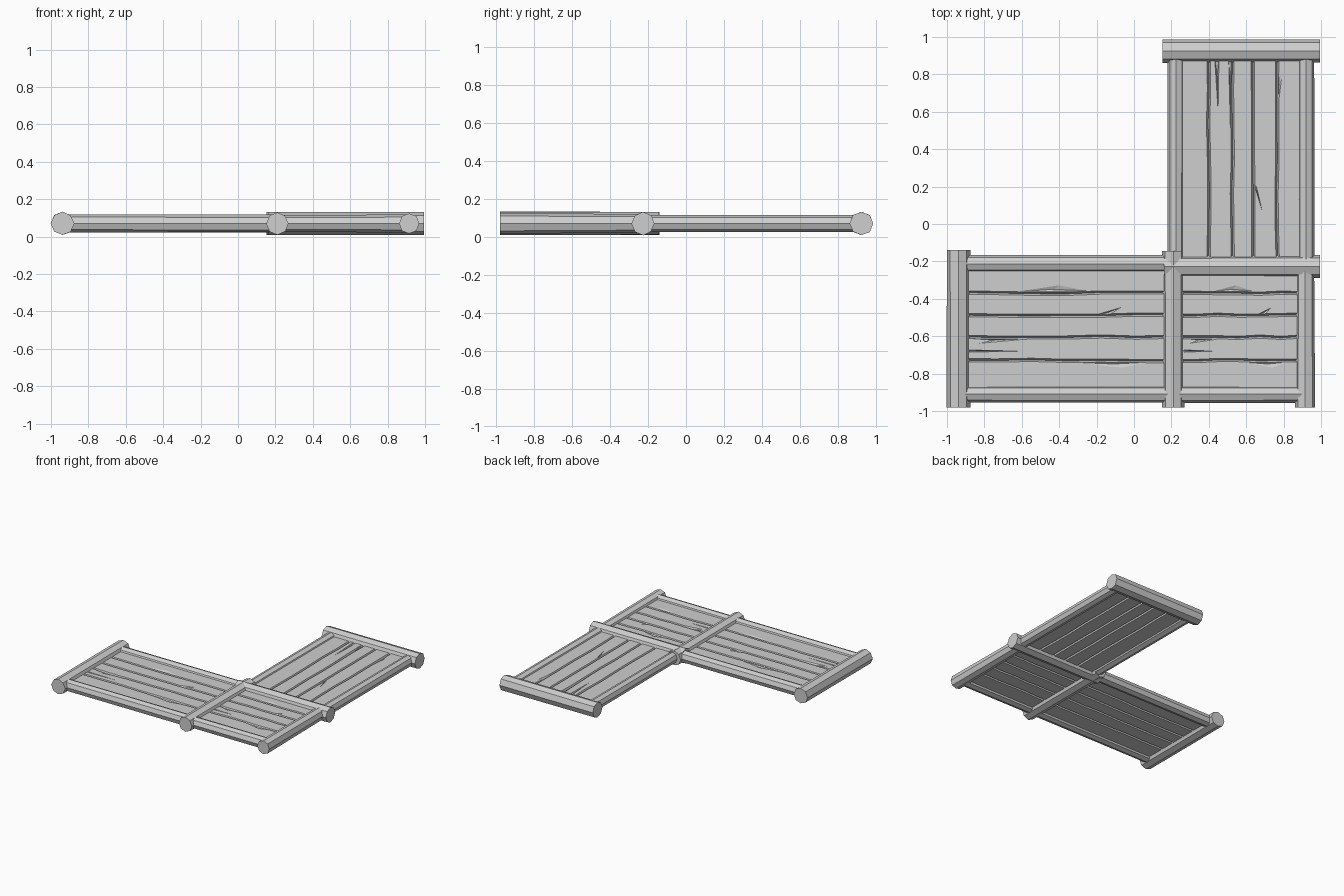
import bpy, bmesh, random
from mathutils import Matrix, Vector

random.seed(4)
cube = bpy.data.objects.get("Cube")
if cube:
    bpy.data.objects.remove(cube, do_unlink=True)

wood = bpy.data.materials.new("grey_wood")
wood.use_nodes = True
GREY = (0.62, 0.62, 0.62, 1)
wood.diffuse_color = GREY
wood.node_tree.nodes["Principled BSDF"].inputs["Base Color"].default_value = GREY

MID = 0.07      # height of the log axes
TOP = 0.092     # walking surface
BOTTOM = 0.05   # underside of the planks


def add_object(name, bm):
    bmesh.ops.recalc_face_normals(bm, faces=bm.faces)
    mesh = bpy.data.meshes.new(name)
    bm.to_mesh(mesh)
    bm.free()
    mesh.materials.append(wood)
    obj = bpy.data.objects.new(name, mesh)
    bpy.context.collection.objects.link(obj)
    return obj


def log(name, axis, across, start, end, r1, r2):
    """Eight-sided log, slightly uneven, lying along x or y."""
    bm = bmesh.new()
    bmesh.ops.create_cone(bm, cap_ends=True, segments=8, radius1=r1, radius2=r2,
                          depth=end - start)
    for v in bm.verts:
        v.co.x *= random.uniform(0.96, 1.02)
        v.co.y *= random.uniform(0.96, 1.02)
    half = 1.5707963
    middle = (start + end) / 2
    if axis == "x":
        m = Matrix.Translation((middle, across, MID)) @ Matrix.Rotation(half, 4, "Y")
    else:
        m = Matrix.Translation((across, middle, MID)) @ Matrix.Rotation(-half, 4, "X")
    bm.transform(m)
    return add_object(name, bm)


def place(axis, along, across, z):
    return Vector((along, across, z) if axis == "x" else (across, along, z))


def panel(name, axis, start, end, lines):
    """Row of planks with wavy shared edges and bevelled grooves between."""
    steps = 6
    wavy = [[c + random.uniform(-0.004, 0.004) for _ in range(steps + 1)] for c in lines]
    planks = []
    for n in range(len(lines) - 1):
        bm = bmesh.new()
        rings = []
        for i in range(steps + 1):
            along = start + (end - start) * i / steps
            a, b = wavy[n][i], wavy[n + 1][i]
            inset = 0.009 if b > a else -0.009
            section = [(a + inset, TOP), (a, MID), (a + inset, BOTTOM),
                       (b - inset, BOTTOM), (b, MID), (b - inset, TOP)]
            rings.append([bm.verts.new(place(axis, along, c, z)) for c, z in section])
        for r, s in zip(rings, rings[1:]):
            for k in range(6):
                j = (k + 1) % 6
                bm.faces.new((r[k], r[j], s[j], s[k]))
        bm.faces.new(rings[0])
        bm.faces.new(rings[-1])
        planks.append(add_object(f"{name}_plank_{n + 1}", bm))
    return planks


def carve(plank, corners, depth):
    """Cut a pointed split or shallow chip into the top of a plank."""
    bm = bmesh.new()
    upper = [bm.verts.new((x, y, TOP + 0.001)) for x, y in corners]
    centre = sum((v.co for v in upper), Vector()) / 3
    tip = bm.verts.new((centre.x, centre.y, TOP - depth))
    bm.faces.new(upper)
    for k in range(3):
        bm.faces.new((upper[k], upper[(k + 1) % 3], tip))
    cutter = add_object("split_cutter", bm)
    cutter.hide_render = True
    mod = plank.modifiers.new("split", "BOOLEAN")
    mod.operation = "DIFFERENCE"
    mod.solver = "EXACT"
    mod.object = cutter
    bpy.context.view_layer.objects.active = plank
    bpy.ops.object.modifier_apply(modifier=mod.name)
    bpy.data.objects.remove(cutter, do_unlink=True)


# Thick logs with exposed ends
log("left_end_log", "y", -0.938, -0.98, -0.14, 0.063, 0.063)
log("middle_cross_log", "y", 0.21, -0.98, -0.145, 0.06, 0.06)
log("right_cross_log", "y", 0.915, -0.98, -0.22, 0.055, 0.05)
log("back_end_log", "x", 0.925, 0.152, 0.995, 0.063, 0.063)
log("corner_cross_log", "x", -0.226, 0.16, 0.995, 0.06, 0.061)

# Thinner side rails running between them
log("front_rail_left", "x", -0.91, -0.92, 0.2, 0.047, 0.047)
log("front_rail_right", "x", -0.91, 0.2, 0.9, 0.047, 0.047)
log("rear_rail", "x", -0.213, -0.92, 0.2, 0.048, 0.048)
log("back_rail_inner", "y", 0.224, -0.2, 0.91, 0.045, 0.045)
log("back_rail_outer", "y", 0.92, -0.22, 0.91, 0.045, 0.045)

# Three plank decks forming the corner
rows = [-0.23, -0.37, -0.488, -0.605, -0.73, -0.9]
left = panel("left_deck", "x", -0.92, 0.2, rows)
corner = panel("corner_deck", "x", 0.22, 0.9, rows)
back = panel("back_deck", "y", -0.21, 0.91, [0.24, 0.4, 0.525, 0.635, 0.765, 0.91])

# Splits and chips in the left and corner decks, scaled to each length
for planks, x0, length in ((left, -0.88, 1.03), (corner, 0.27, 0.59)):
    def at(t, y):
        return x0 + t * length, y
    carve(planks[0], [at(0.22, -0.364), at(0.47, -0.325), at(0.63, -0.358)], 0.008)
    carve(planks[1], [at(0.64, -0.49), at(0.79, -0.445), at(0.72, -0.49)], 0.014)
    carve(planks[3], [at(-0.05, -0.672), at(-0.05, -0.686), at(0.28, -0.68)], 0.02)
    carve(planks[3], [at(0.0, -0.612), at(0.35, -0.612), at(0.04, -0.64)], 0.008)
    carve(planks[4], [at(0.5, -0.738), at(0.95, -0.738), at(0.8, -0.77)], 0.008)

# Splits in the back deck
carve(back[1], [(0.43, 0.9), (0.455, 0.9), (0.45, 0.59)], 0.02)
carve(back[1], [(0.522, 0.9), (0.505, 0.9), (0.515, 0.5)], 0.014)
carve(back[3], [(0.64, 0.22), (0.655, 0.2), (0.688, 0.06)], 0.016)
carve(back[4], [(0.77, 0.84), (0.79, 0.78), (0.77, 0.62)], 0.01)
